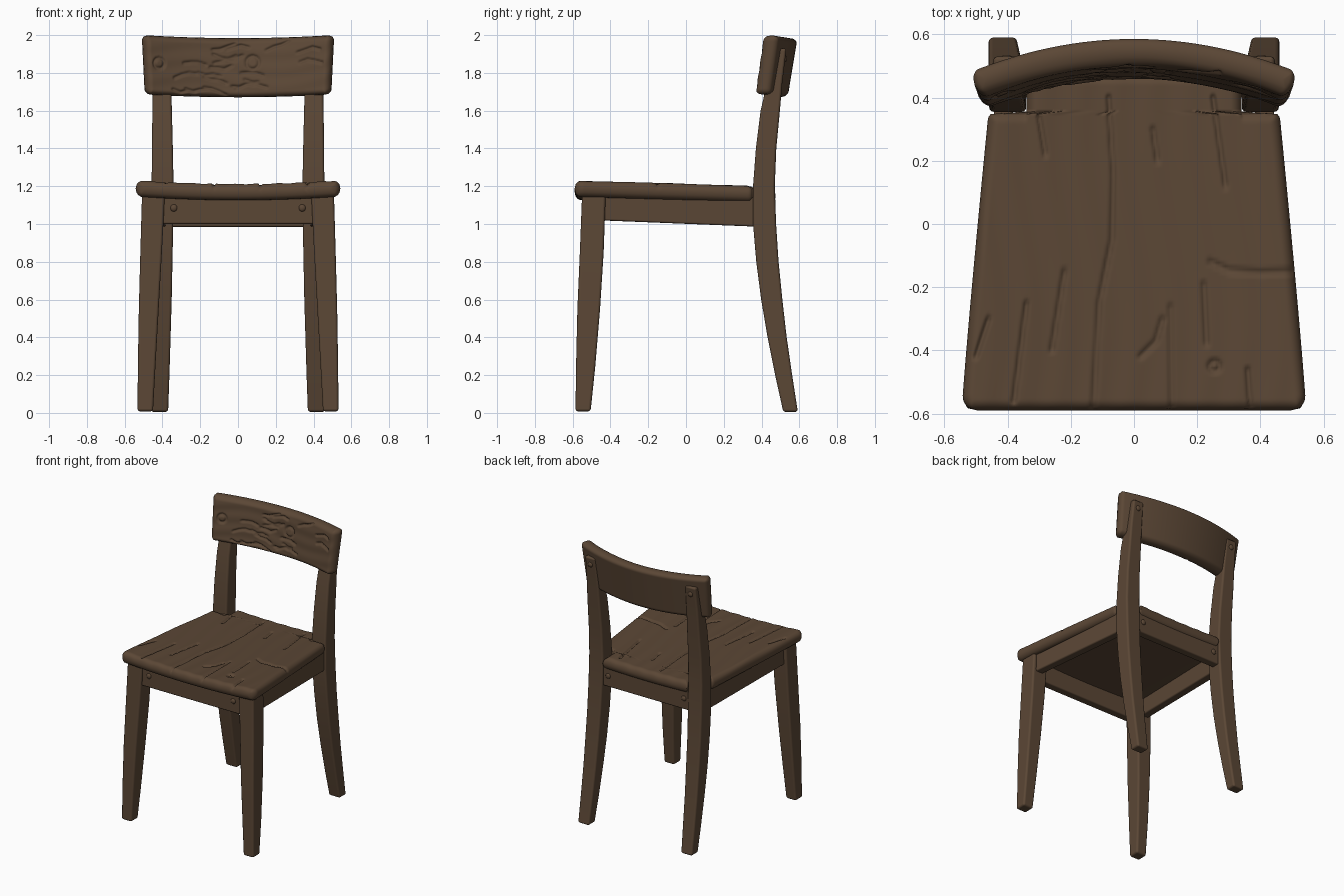
import bpy, bmesh, math, random
from mathutils import Vector

random.seed(4)
cube = bpy.data.objects.get("Cube")
if cube:
    bpy.data.objects.remove(cube)

wood = bpy.data.materials.new("dark brown wood")
wood.use_nodes = True
brown = (0.105, 0.063, 0.036, 1)
wood.diffuse_color = brown
shader = wood.node_tree.nodes["Principled BSDF"]
shader.inputs["Base Color"].default_value = brown
shader.inputs["Roughness"].default_value = 0.8


def finish(name, bm, bevel=0, mirror=False):
    bmesh.ops.recalc_face_normals(bm, faces=bm.faces)
    for f in bm.faces:
        f.smooth = True
    mesh = bpy.data.meshes.new(name)
    bm.to_mesh(mesh)
    bm.free()
    mesh.materials.append(wood)
    ob = bpy.data.objects.new(name, mesh)
    bpy.context.collection.objects.link(ob)
    if mirror:
        ob.modifiers.new("mirror", 'MIRROR')
    if bevel:
        mod = ob.modifiers.new("worn edges", 'BEVEL')
        mod.width, mod.segments, mod.harden_normals = bevel, 3, True
    return ob


def loft(name, rings, bevel=0.014, mirror=True):
    """Beam through four-cornered rings."""
    bm = bmesh.new()
    loops = [[bm.verts.new(p) for p in ring] for ring in rings]
    for lo, hi in zip(loops, loops[1:]):
        for i in range(4):
            j = (i + 1) % 4
            bm.faces.new((lo[i], lo[j], hi[j], hi[i]))
    bm.faces.new(loops[0])
    bm.faces.new(loops[-1])
    return finish(name, bm, bevel, mirror)


def leg(name, stations):
    """Stations are z, inner x, outer x, front y, back y."""
    loft(name, [[(x0, y0, z), (x1, y0, z), (x1, y1, z), (x0, y1, z)]
                for z, x0, x1, y0, y1 in stations])


def corner(t, r):
    return r - math.sqrt(r * r - (r - t) ** 2) if t < r else 0


def groove(p, cracks, width=0.012, depth=0.014):
    """Depth of the carved cracks at a point."""
    best = 0
    for path in cracks:
        for s, e in zip(path, path[1:]):
            if not (min(s.x, e.x) - width < p.x < max(s.x, e.x) + width
                    and min(s.y, e.y) - width < p.y < max(s.y, e.y) + width):
                continue
            t = max(0, min(1, (p - s).dot(e - s) / (e - s).length_squared))
            best = max(best, 1 - (p - s.lerp(e, t)).length / width)
    return best * depth


def slab(name, nu, nv, half_w, b0, b1, edge, thick, r, place, cracks, grain):
    """Round-edged board with cracks carved into its upper side."""
    bm = bmesh.new()

    def spread(i, n):
        u = 2 * i / n - 1
        return 0.6 * u + 0.4 * math.sin(u * math.pi / 2)

    for side in (1, -1):
        grid = []
        for j in range(nv + 1):
            b = b0 + (b1 - b0) * (spread(j, nv) + 1) / 2
            w = half_w(b)
            row = []
            for i in range(nu + 1):
                a = spread(i, nu) * w
                d = max(0, min(w - abs(a), b - b0, b1 - b, edge(a, b)))
                q = min(1, d / r)
                h = side * thick / 2 * math.sqrt(1 - (1 - q) ** 2)
                if side > 0:
                    h -= (groove(Vector((a, b)), cracks) + grain(a, b)) * min(1, d / 0.008)
                row.append(bm.verts.new(place(a, b, h)))
            grid.append(row)
        for lo, hi in zip(grid, grid[1:]):
            for i in range(nu):
                bm.faces.new((lo[i], lo[i + 1], hi[i + 1], hi[i]))
    bmesh.ops.remove_doubles(bm, verts=bm.verts, dist=0.0001)
    return finish(name, bm)


def paths(*lines):
    return [[Vector(p) for p in line] for line in lines]


def ring(x, y, r):
    return [Vector((x + r * math.cos(k * math.pi / 6), y + r * math.sin(k * math.pi / 6)))
            for k in range(13)]


# Seat: tapered board, dished, notched around the rear legs
FRONT, NOTCH, BACK = -0.59, 0.355, 0.475


def seat_half(y):
    if y > NOTCH:
        return 0.34
    return (0.545 - 0.085 * ((y - FRONT) / (NOTCH - FRONT)) ** 1.1
            - corner(y - FRONT, 0.05) - corner(NOTCH - y, 0.025))


def seat_place(x, y, h):
    return (x, y, 1.19 - 0.024 * (y - FRONT) - 0.02 * (1 - (x / 0.55) ** 2) + h)


seat_cracks = paths(
    ((-.08, .4), (-.065, .15), (-.07, -.05), (-.11, -.25), (-.13, -.6)),
    ((.24, -.12), (.3, -.148), (.4, -.155), (.52, -.15)),
    ((.22, -.19), (.23, -.38)),
    ((.115, -.26), (.12, -.6)),
    ((.09, -.3), (.07, -.37), (.02, -.42)),
    ((.25, .4), (.29, .12)),
    ((.06, .3), (.075, .2)),
    ((-.3, .34), (-.28, .22)),
    ((-.22, -.15), (-.26, -.4)),
    ((-.5, -.42), (-.46, -.3)),
    ((-.34, -.25), (-.38, -.56)),
    ((.36, -.46), (.37, -.6)))
seat_cracks.append(ring(0.255, -0.45, 0.016))
slab("seat", 160, 120, seat_half, FRONT, BACK,
     lambda x, y: NOTCH - y if abs(x) > 0.34 and y < NOTCH else 1,
     0.085, 0.036, seat_place, seat_cracks,
     lambda x, y: 0.0015 * math.sin(55 * x + 2 * math.sin(5 * y)))

# Backrest: bowed, leaning board
LOW, HIGH = 1.687, 2.0


def rest_half(z):
    return 0.49 + 0.05 * (z - LOW) - corner(z - LOW, 0.03) - corner(HIGH - z, 0.03)


def rest_place(x, z, h):
    slope = 0.81 * x
    length = math.hypot(1, slope)
    y = 0.545 + 0.165 * (z - 1.985) - 0.405 * x * x
    return (x - slope * h / length, y - h / length, z - 0.016 * (1 - (x / 0.5) ** 2))


rest_cracks = [ring(-0.43, 1.855, 0.028), ring(0.08, 1.87, 0.035)]
for k in range(20):
    x, z = random.uniform(-0.36, 0.38), random.uniform(1.71, 1.96)
    path = [Vector((x, z))]
    for step in range(3):
        path.append(path[-1] + Vector((0.04, random.uniform(-0.02, 0.02))))
    rest_cracks.append(path)
slab("backrest", 150, 54, rest_half, LOW, HIGH, lambda x, z: 1, 0.085, 0.03,
     rest_place, rest_cracks,
     lambda x, z: 0.0015 * math.sin(70 * z + 2 * math.sin(7 * x)))

# Legs
leg("front_legs", [
    (0.008, .45, .532, -.585, -.505),
    (0.25, .437, .53, -.582, -.48),
    (0.55, .42, .525, -.575, -.455),
    (0.85, .403, .517, -.562, -.436),
    (1.16, .387, .508, -.55, -.425)])
leg("rear_legs", [
    (0.005, .37, .46, .515, .592),
    (0.2, .363, .46, .472, .562),
    (0.4, .357, .46, .432, .533),
    (0.6, .351, .46, .398, .51),
    (0.8, .347, .459, .372, .49),
    (1.0, .343, .458, .355, .477),
    (1.2, .341, .457, .355, .47),
    (1.4, .345, .456, .37, .478),
    (1.6, .35, .453, .395, .497),
    (1.75, .354, .45, .43, .51),
    (1.93, .36, .445, .465, .532)])


# Rails under the seat
def rail(name, start, end, thick, mirror):
    """Runs between two (x, y, low z, high z) ends."""
    across = Vector((end[1] - start[1], start[0] - end[0])).normalized() * thick / 2
    rings = []
    for x, y, low, high in (start, end):
        rings.append([(x + s * across.x, y + s * across.y, z)
                      for s, z in ((-1, low), (1, low), (1, high), (-1, high))])
    loft(name, rings, 0.01, mirror)


rail("front_rail", (-.42, -.51, 1.0, 1.165), (.42, -.51, 1.0, 1.165), 0.06, False)
rail("back_rail", (-.38, .43, .985, 1.14), (.38, .43, .985, 1.14), 0.06, False)
rail("side_rails", (.46, -.47, 1.02, 1.16), (.41, .4, .985, 1.14), 0.06, True)


# Round pegs
def pegs(name, x, y, z):
    bm = bmesh.new()
    bmesh.ops.create_uvsphere(bm, u_segments=14, v_segments=8, radius=0.019)
    for v in bm.verts:
        v.co = (v.co.x + x, v.co.y * 0.6 + y, v.co.z + z)
    finish(name, bm, mirror=True)


pegs("front_rail_pegs", .34, -.54, 1.085)
pegs("back_rail_pegs", .305, .46, 1.065)
pegs("backrest_pegs", .403, .524, 1.875)
